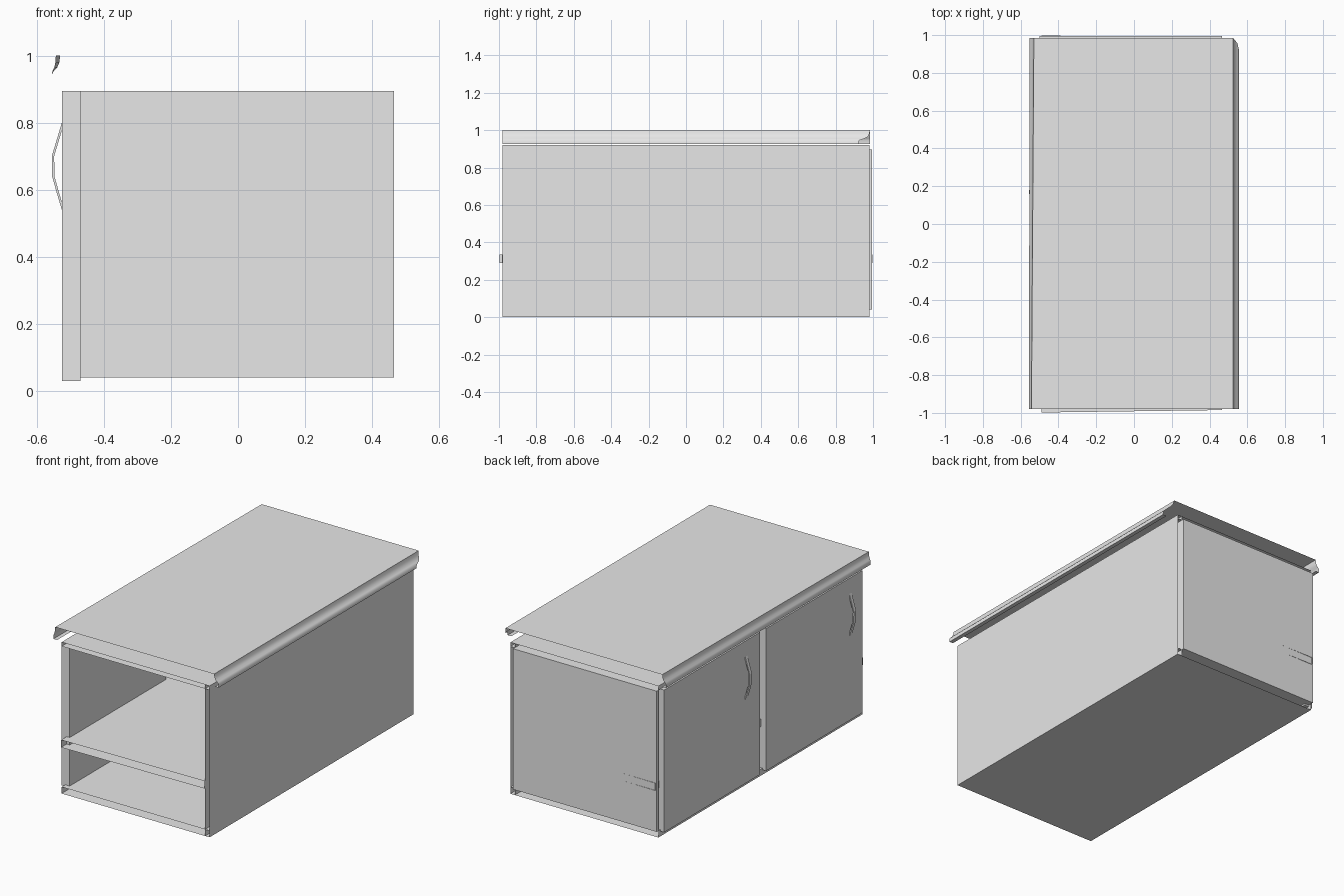
import bpy

cube = bpy.data.objects.get("Cube")
if cube:
    bpy.data.objects.remove(cube)

# One plain grey material
grey = bpy.data.materials.new("plain_grey")
grey.use_nodes = True
colour = (0.8, 0.8, 0.8, 1)
grey.diffuse_color = colour
grey.node_tree.nodes["Principled BSDF"].inputs["Base Color"].default_value = colour


def loft(name, near, far, closed=True, caps=False, smooth=False):
    """Join two matching rows of points with a strip of quads."""
    n = len(near)
    faces = [(i, (i + 1) % n, n + (i + 1) % n, n + i)
             for i in range(n if closed else n - 1)]
    if caps:
        faces += [tuple(reversed(range(n))), tuple(range(n, 2 * n))]
    mesh = bpy.data.meshes.new(name)
    mesh.from_pydata(list(near) + list(far), [], faces)
    mesh.materials.append(grey)
    for poly in mesh.polygons:
        poly.use_smooth = smooth
    obj = bpy.data.objects.new(name, mesh)
    bpy.context.collection.objects.link(obj)
    return obj


def board(name, x, y, z, caps=False):
    """Rectangular board running along y, open or closed at its ends."""
    ring = [(x[0], z[0]), (x[1], z[0]), (x[1], z[1]), (x[0], z[1])]
    return loft(name, [(px, y[0], pz) for px, pz in ring],
                [(px, y[1], pz) for px, pz in ring], caps=caps)


LENGTH = (-0.98, 0.98)

# Carcass: hollow boards with open ends
board("bottom_board", (-0.5, 0.495), LENGTH, (0, 0.04))
board("top_board", (-0.5, 0.495), LENGTH, (0.895, 0.92))
board("side_wall", (0.465, 0.495), LENGTH, (0, 0.92))
board("end_panel", (-0.5, 0.465), (0.98, 0.995), (0.04, 0.895), caps=True)

# Shelf, slightly longer along the door side
shelf = [(-0.49, 0.29, 0.998), (0.465, 0.29, 0.985),
         (0.465, 0.335, 0.985), (-0.49, 0.335, 0.998)]
loft("shelf", [(x, -y, z) for x, z, y in shelf],
     [(x, y, z) for x, z, y in shelf])

# Doors with bowed handles
bow = [(-0.525, 0.54), (-0.54, 0.59), (-0.554, 0.64),
       (-0.555, 0.7), (-0.54, 0.75), (-0.525, 0.8)]
handle = bow + [(x + 0.007, z) for x, z in reversed(bow)]
for label, span, grip in (("rear", (0.037, 0.96), 0.17),
                          ("front", (-0.945, -0.02), -0.83)):
    board(label + "_door", (-0.525, -0.47), span, (0.03, 0.895), caps=True)
    loft(label + "_handle", [(x, grip - 0.011, z) for x, z in handle],
         [(x, grip + 0.011, z) for x, z in handle], caps=True)

# Countertop sheet
loft("countertop", [(-0.543, -0.98, 1), (0.525, -0.98, 1)],
     [(-0.53, 0.985, 1), (0.525, 0.985, 1)], closed=False)

# Moulded edges: flared profile of x, z and the far end of each line
lip = [(0.525, 1, 0.985), (0.528, 0.98, 0.98), (0.536, 0.965, 0.972),
       (0.548, 0.955, 0.955), (0.555, 0.945, 0.925), (0.555, 0.925, 0.92)]
loft("wall_side_edge", [(x, -0.98, z) for x, z, y in lip],
     [(x, y, z) for x, z, y in lip], closed=False, smooth=True)
loft("door_side_edge", [(-0.543 - (x - 0.525) * 0.4, -0.98, z) for x, z, y in lip],
     [(-0.53 - (x - 0.525) * 0.8, 0.985, z) for x, z, y in lip],
     closed=False, smooth=True)

# Undersides of the moulded edges
loft("wall_side_lip", [(0.53, -0.98, 0.925), (0.555, -0.98, 0.925)],
     [(0.53, 0.92, 0.925), (0.555, 0.92, 0.925)], closed=False)
loft("door_side_lip", [(-0.555, -0.98, 0.925), (-0.53, -0.98, 0.925)],
     [(-0.554, 0.985, 0.925), (-0.53, 0.985, 0.925)], closed=False)
